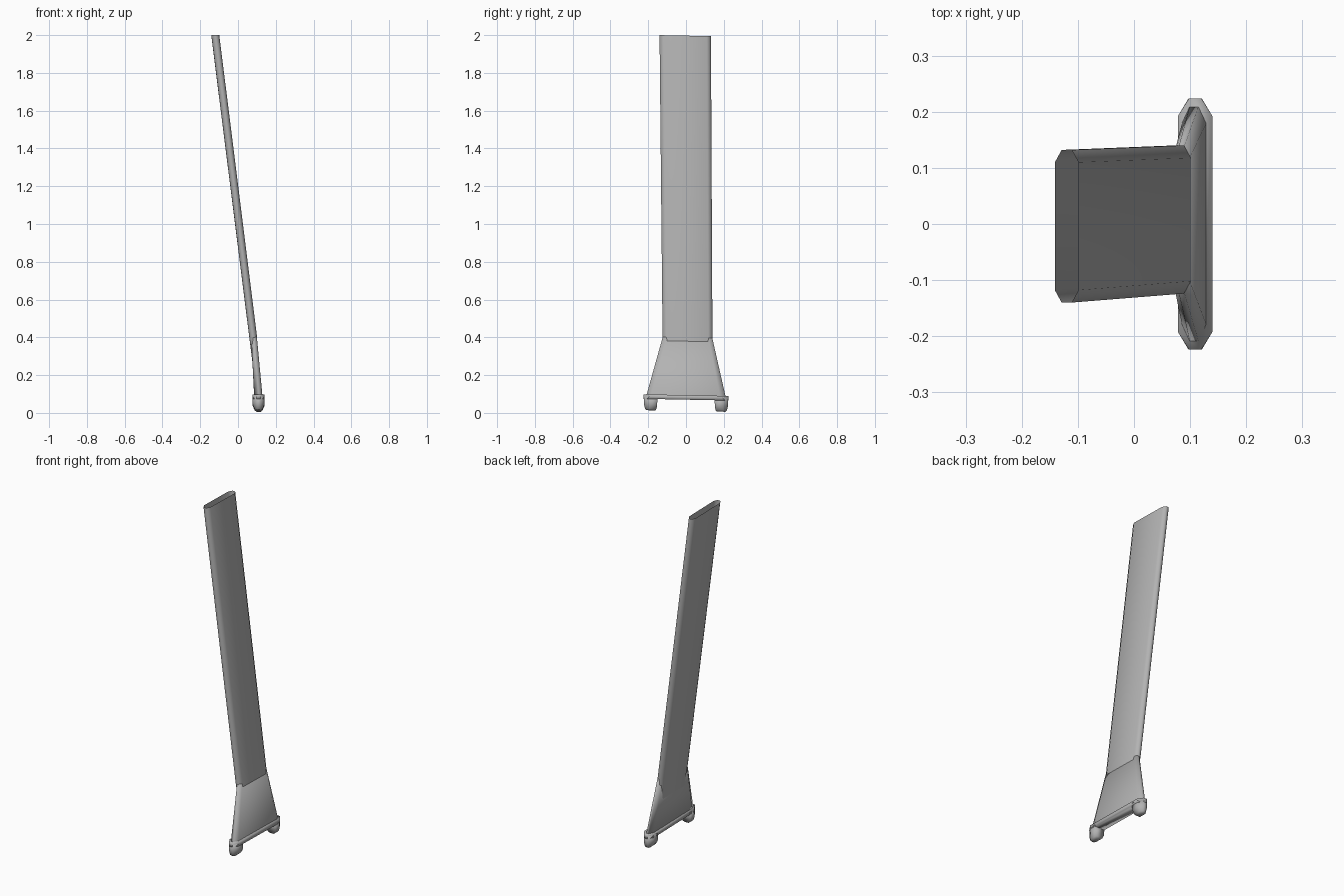
import bpy, bmesh, math

if "Cube" in bpy.data.objects:
    bpy.data.objects.remove(bpy.data.objects["Cube"])

grey = bpy.data.materials.new("dark_grey")
grey.diffuse_color = (0.45, 0.45, 0.45, 1.0)
grey.use_nodes = True
grey.node_tree.nodes["Principled BSDF"].inputs["Base Color"].default_value = grey.diffuse_color


def octagon(x0, x1, half_y, cx, cy, y_mid=0.0):
    """Plan outline of a chamfered rectangle, counter-clockwise."""
    a, b = y_mid - half_y, y_mid + half_y
    return [(x0 + cx, a), (x1 - cx, a), (x1, a + cy), (x1, b - cy),
            (x1 - cx, b), (x0 + cx, b), (x0, b - cy), (x0, a + cy)]


def loft(name, rings, cap_bottom=True, cap_top=True, angle=95):
    """Skin a stack of (z, outline) rings, bottom to top."""
    bm = bmesh.new()
    # the whole model is very slightly skewed: z drops towards +y
    loops = [[bm.verts.new((x, y, z - 0.02 * y)) for x, y in pts]
             for z, pts in rings]
    for lo, hi in zip(loops, loops[1:]):
        n = len(lo)
        for i in range(n):
            j = (i + 1) % n
            bm.faces.new((lo[i], lo[j], hi[j], hi[i]))
    if cap_bottom:
        bm.faces.new(loops[0][::-1])
    if cap_top:
        bm.faces.new(loops[-1])
    me = bpy.data.meshes.new(name)
    bm.to_mesh(me)
    bm.free()
    me.materials.append(grey)
    ob = bpy.data.objects.new(name, me)
    bpy.context.collection.objects.link(ob)
    bpy.context.view_layer.objects.active = ob
    ob.select_set(True)
    bpy.ops.object.shade_smooth_by_angle(angle=math.radians(angle))
    ob.select_set(False)
    return ob


# Leaning hollow shaft, open at the top, its foot sunk into the flared base
loft("shaft", [
    (0.20, octagon(0.085, 0.110, 0.115, 0.010, 0.02, 0.008)),
    (0.40, octagon(0.060, 0.101, 0.132, 0.012, 0.022, 0.008)),
    (1.997, octagon(-0.141, -0.099, 0.136, 0.012, 0.022, -0.004)),
], cap_bottom=False, cap_top=False)

# Flared skirt between shaft and base plate
loft("flared_skirt", [
    (0.08, octagon(0.086, 0.130, 0.212, 0.014, 0.030)),
    (0.40, octagon(0.070, 0.100, 0.131, 0.010, 0.020, 0.008)),
])

# Base plate with chamfered ends
loft("base_plate", [
    (0.070, octagon(0.078, 0.140, 0.224, 0.020, 0.032)),
    (0.094, octagon(0.078, 0.140, 0.224, 0.020, 0.032)),
])

# Two feet, tapering to a narrow rounded sole
for side, label in ((-1, "front"), (1, "back")):
    def foot_ring(x0, x1, inner, outer, chamfer):
        pts = [(x0, inner), (x1, inner), (x1, outer - chamfer),
               (x1 - chamfer * 0.6, outer), (x0 + chamfer * 0.6, outer),
               (x0, outer - chamfer)]
        pts = [(x, y * side) for x, y in pts]
        return pts if side > 0 else pts[::-1]
    loft(label + "_foot", [
        (0.010, foot_ring(0.097, 0.121, 0.163, 0.208, 0.010)),
        (0.018, foot_ring(0.088, 0.130, 0.156, 0.217, 0.020)),
        (0.040, foot_ring(0.078, 0.140, 0.153, 0.222, 0.032)),
        (0.085, foot_ring(0.078, 0.140, 0.150, 0.224, 0.032)),
    ])
